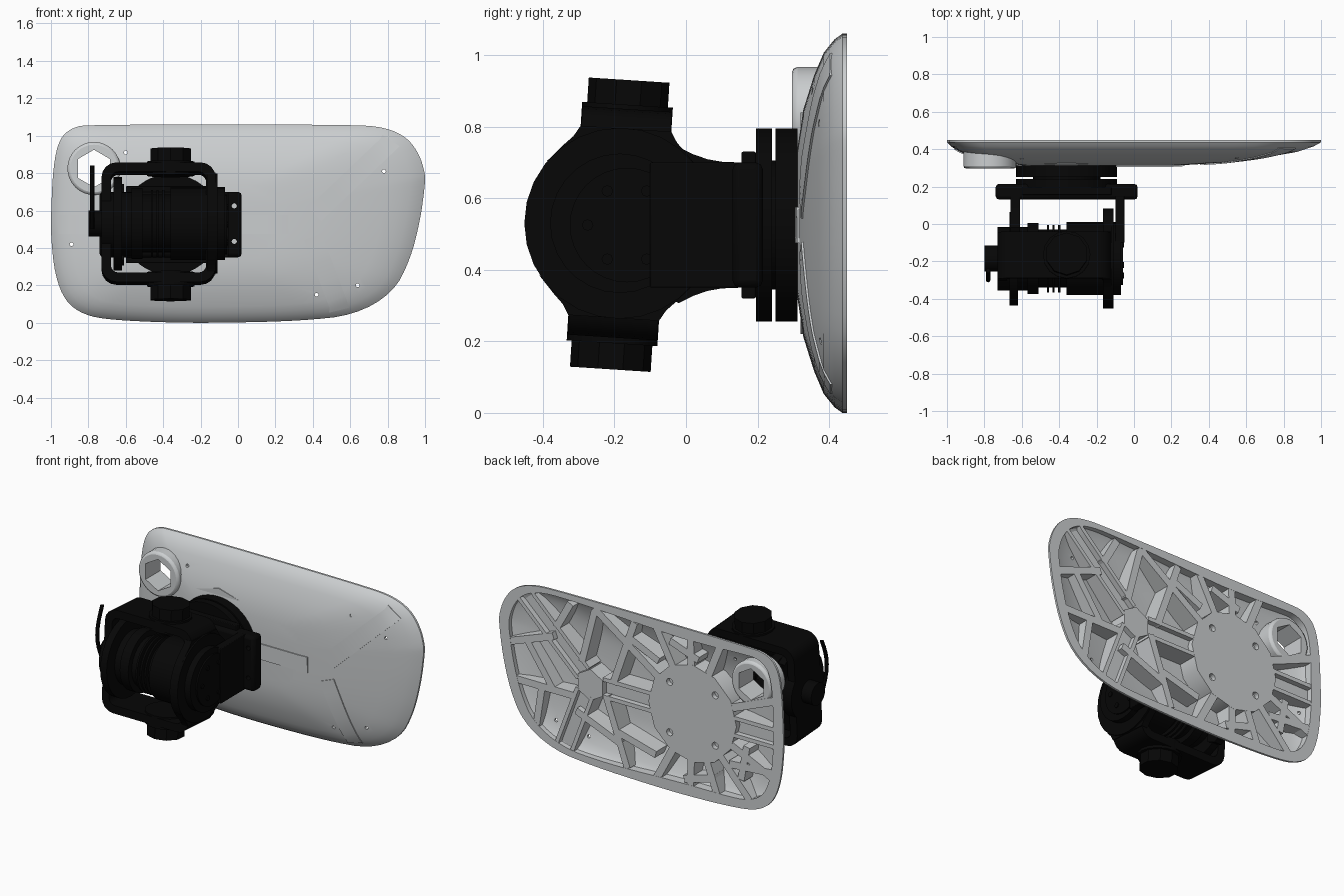
import bpy, bmesh, math
from mathutils import Vector, Matrix

if "Cube" in bpy.data.objects:
    bpy.data.objects.remove(bpy.data.objects["Cube"])


def material(name, rgb):
    m = bpy.data.materials.new(name)
    m.use_nodes = True
    m.diffuse_color = (*rgb, 1)
    m.node_tree.nodes["Principled BSDF"].inputs["Base Color"].default_value = (*rgb, 1)
    return m


GREY = material("light grey", (0.6, 0.62, 0.63))
BLACK = material("black", (0.002, 0.002, 0.002))
AXES = {"x": Vector((1, 0, 0)), "y": Vector((0, 1, 0)), "z": Vector((0, 0, 1))}
parts = []


def finish(name, bm, mat, bevel=0):
    bmesh.ops.recalc_face_normals(bm, faces=bm.faces)
    mesh = bpy.data.meshes.new(name)
    bm.to_mesh(mesh)
    bm.free()
    mesh.materials.append(mat)
    ob = bpy.data.objects.new(name, mesh)
    bpy.context.collection.objects.link(ob)
    parts.append(ob)
    if bevel:
        mod = ob.modifiers.new("soft edges", "BEVEL")
        mod.width, mod.segments = bevel, 2
    return ob


def add_prism(bm, axis, centre, r, length, sides):
    rot = AXES[axis].to_track_quat("Z", "Y").to_matrix().to_4x4()
    bmesh.ops.create_cone(bm, cap_ends=True, segments=sides, radius1=r, radius2=r,
                          depth=length, matrix=Matrix.Translation(centre) @ rot)


def prism(name, axis, centre, r, length, mat, sides=32, bevel=0):
    bm = bmesh.new()
    add_prism(bm, axis, centre, r, length, sides)
    return finish(name, bm, mat, bevel)


def box(name, lo, hi, mat, bevel=0.01):
    bm = bmesh.new()
    lo, hi = Vector(lo), Vector(hi)
    bmesh.ops.create_cube(bm, size=1, matrix=Matrix.Translation((lo + hi) / 2) @ Matrix.Diagonal((*(hi - lo), 1)))
    return finish(name, bm, mat, bevel)


def loft(bm, rings, closed=False):
    rows = [[bm.verts.new(p) for p in ring] for ring in rings]
    n = len(rows[0])
    for a, b in zip(rows, rows[1:] + ([rows[0]] if closed else [])):
        for i in range(n):
            bm.faces.new((a[i], a[(i + 1) % n], b[(i + 1) % n], b[i]))
    if not closed:
        bm.faces.new(rows[0])
        bm.faces.new(rows[-1])


def plate(name, x0, x1, profile):
    bm = bmesh.new()
    loft(bm, [[(x, y, z) for y, z in profile] for x in (x0, x1)])
    return finish(name, bm, BLACK)


# Panel outline (x, z), rounded by corner cutting
outline = [(-1, .58), (-1, .46), (-.98, .26), (-.925, .115), (-.825, .042), (-.68, .015), (-.35, 0),
           (-.05, 0), (.33, .01), (.62, .04), (.83, .16), (.922, .34), (.975, .55), (1, .74), (1, .8),
           (.97, .9), (.905, .99), (.79, 1.045), (.6, 1.06), (-.79, 1.06), (-.885, 1.045),
           (-.955, .985), (-.988, .84)]
outline = [Vector(p) for p in outline]
for _ in range(2):
    outline = [a.lerp(b, t) for a, b in zip(outline, outline[1:] + outline[:1]) for t in (.25, .75)]
MID = Vector((-.3, .53))
DOME = [(0, .31), (.4, .312), (.6, .328), (.78, .358), (.9, .385), (.97, .415), (1, .437)]


def depth(s):
    for (s0, y0), (s1, y1) in zip(DOME, DOME[1:]):
        if s <= s1:
            return y0 + (y1 - y0) * (s - s0) / (s1 - s0)
    return DOME[-1][1]


def reach(p):
    # fraction of the way from the panel middle to its edge
    best = 0
    for a, b in zip(outline, outline[1:] + outline[:1]):
        n = Vector((b.y - a.y, a.x - b.x))
        best = max(best, n.dot(p - MID) / n.dot(a - MID))
    return best


def inside(p):
    return MID + (p - MID) * min(1, .955 / max(reach(p), .01))


def ring(s, y):
    return [(MID.x + (p.x - MID.x) * s, y, MID.y + (p.y - MID.y) * s) for p in outline]


# Domed thin shell
steps = [.4, .5, .6, .7, .78, .84, .9, .94, .97, 1]
bm = bmesh.new()
loft(bm, [ring(s, depth(s)) for s in steps] + [ring(1, .45), ring(.985, .45)]
     + [ring(s * .985, depth(s) + .012) for s in reversed(steps)])
shell = finish("panel_shell", bm, GREY)

# Flat rim of even width behind the shell
inner = [p + (MID - p).normalized() * .07 for p in outline]
bm = bmesh.new()
loft(bm, [ring(.99, .44), ring(.99, .45), [(p.x, .45, p.y) for p in inner],
          [(p.x, depth(reach(p)) + .008, p.y) for p in inner]], closed=True)
finish("back_rim", bm, GREY)


# Ribs that follow the dome and stay inside the rim
def beam(bm, a, b, width, back=.449, lift=.005, shift=0):
    a, b = Vector(a), Vector(b)
    side = Vector((a.y - b.y, b.x - a.x)).normalized()
    rings = []
    for i in range(13):
        p = a.lerp(b, i / 12) + side * shift
        l, r = inside(p - side * width / 2), inside(p + side * width / 2)
        rings.append([(l.x, back, l.y), (r.x, back, r.y),
                      (r.x, depth(reach(r)) + lift, r.y), (l.x, depth(reach(l)) + lift, l.y)])
    loft(bm, rings)


HUB = Vector((-.36, .53))
spines = [((-.1, .525), (.27, .525)), ((.41, .58), (.83, .98)), ((.4, .46), (.55, .06)),
          ((-.6, .525), (-.96, .525))]
bm = bmesh.new()
for a, b in spines:
    beam(bm, a, b, .1, .415, -.006)
    for shift in (-.055, .055):
        beam(bm, a, b, .025, shift=shift)
add_prism(bm, "y", (.36, .39, .52), .1, .116, 6)
finish("spine_ribs", bm, GREY)

bm = bmesh.new()
for angle in (35, 62, 88, 112, 158, 205, 228, 250, 272, 298):
    d = Vector((math.cos(math.radians(angle)), math.sin(math.radians(angle))))
    length = next(t / 100 for t in range(30, 200) if reach(HUB + d * t / 100) > .92)
    beam(bm, HUB + d * .28, HUB + d * length, .048)
struts = [((.2, .57), (.05, 1)), ((.42, .65), (.33, 1)), ((.25, .48), (.1, .06)),
          ((.14, .2), (.46, .33)), ((.62, .76), (.95, .64)), ((.8, .68), (.62, .42)), ((.47, .42), (.9, .42)),
          ((.7, .42), (.74, .16)), ((.6, .82), (.5, 1)), ((-.12, .8), (.1, .9)), ((-.1, .2), (.16, .27)),
          ((-.62, .28), (-.92, .3)), ((-.7, .2), (-.74, .42)), ((-.52, .16), (-.3, .1)), ((-.2, .95), (-.4, .88))]
for a, b in struts:
    beam(bm, a, b, .045)
finish("lattice_ribs", bm, GREY)

# Mounting hub and corner eyelet
hub = prism("mounting_hub", "y", (HUB.x, .385, HUB.y), .31, .129, GREY, 12)
eyelet = prism("corner_eyelet", "y", (-.77, .371, .825), .142, .15, GREY, 32, .015)

# Cutter for the through holes
bm = bmesh.new()
add_prism(bm, "y", (-.77, .37, .825), .1, .4, 6)
for x, z in ((-.6, .91), (-.89, .42), (.55, .9), (.78, .81), (.42, .15), (.64, .2)):
    add_prism(bm, "y", (x, .37, z), .01, .2, 12)
for sx in (-1, 1):
    for sz in (-1, 1):
        add_prism(bm, "y", (HUB.x + sx * .16, .46, HUB.y + sz * .16), .022, .08, 16)
        add_prism(bm, "y", (HUB.x + sx * .34, .17, HUB.y + sz * .095), .014, .16, 12)
cutter = finish("hole_cutter", bm, GREY)
cutter.hide_render = True
cutter.display_type = "WIRE"
cutter.hide_set(True)
parts.remove(cutter)

# Flange and yoke that hold the gimbal
prism("flange_rear", "y", (HUB.x, .281, .525), .27, .062, BLACK, 48)
prism("flange_neck", "y", (HUB.x, .245, .525), .18, .03, BLACK)
prism("flange_front", "y", (HUB.x, .218, .525), .27, .045, BLACK, 48)
box("bracket_pad", (-.6, .155, .32), (-.12, .195, .73), BLACK, .004)
bracket = box("bracket_plate", (-.74, .13, .35), (.02, .215, .70), BLACK, .02)
half = [(.15, .175), (.1, .177), (.06, .184), (.02, .198), (-.02, .218), (-.08, .19)]
arm = [(y, .525 + z) for y, z in half] + [(y, .525 - z) for y, z in reversed(half)]
plate("yoke_arm_right", -.66, -.61, arm)
box("yoke_arm_left", (-.1, -.1, .35), (-.05, .15, .70), BLACK, .004)
prism("yoke_pivot", "x", (-.085, -.165, .525), .16, .05, BLACK)

for ob in (shell, hub, eyelet, bracket):
    mod = ob.modifiers.new("holes", "BOOLEAN")
    mod.operation, mod.object, mod.solver = "DIFFERENCE", cutter, "EXACT"

# Central drum along x: start, end, radius
drum = [("end_housing", -.73, -.57, .17), ("collar", -.57, -.51, .19), ("core", -.51, -.36, .155),
        ("rib_a", -.466, -.454, .18), ("rib_b", -.436, -.424, .18), ("rib_c", -.406, -.394, .18),
        ("main_housing", -.36, -.07, .195), ("side_disc_left", -.165, -.11, .267),
        ("side_disc_right", -.665, -.62, .25), ("end_cap", -.8, -.73, .07)]
for name, x0, x1, r in drum:
    prism(name, "x", ((x0 + x1) / 2, -.185, .53), r, x1 - x0, BLACK, 28)
for i in range(6):
    a = math.tau * i / 6
    prism("side_bolt", "x", (-.06, -.165 + .11 * math.cos(a), .525 + .11 * math.sin(a)), .016, .012, BLACK, 8)


# Rounded frame loop around the drum, tilted with its two motors
def rounded(y, inset, r):
    pts = []
    for k, (sx, sz) in enumerate(((1, 1), (-1, 1), (-1, -1), (1, -1))):
        for j in range(5):
            a = math.pi / 2 * (k + j / 4)
            pts.append((-.425 + sx * (.305 - inset - r) + r * math.cos(a), y,
                        .53 + sz * (.32 - inset - r) + r * math.sin(a)))
    return pts


bm = bmesh.new()
loft(bm, [rounded(-.31, 0, .08), rounded(-.06, 0, .08), rounded(-.06, .05, .04), rounded(-.31, .05, .04)], closed=True)
tilted = [finish("frame_loop", bm, BLACK)]
flare = [(.215, .16), (.17, .21), (.145, .235), (.127, .265)]
for label, s in (("top", 1), ("bottom", -1)):
    tilted.append(prism(f"{label}_motor_base", "z", (-.36, -.185, .528 + s * .296), .127, .076, BLACK, 16))
    tilted.append(prism(f"{label}_motor_cap", "z", (-.36, -.185, .526 + s * .364), .113, .082, BLACK, 10))
    profile = [(-.185 + y, .53 + s * z) for y, z in flare] + [(-.185 - y, .53 + s * z) for y, z in reversed(flare)]
    tilted.append(plate(f"{label}_frame_flare", -.165, -.12, profile))
pivot = Vector((-.36, -.185, .53))
tilt = Matrix.Translation(pivot) @ Matrix.Rotation(-.065, 4, "X") @ Matrix.Translation(-pivot)
for ob in tilted:
    ob.data.transform(tilt)

# Curved lever at the drum end
bm = bmesh.new()
loft(bm, [[(-.78 + .012 * math.cos(math.tau * j / 8), -.25 - .05 * math.sin(math.pi * i / 8)
            + .012 * math.sin(math.tau * j / 8), .5 + .34 * i / 8) for j in range(8)] for i in range(9)])
finish("lever", bm, BLACK)

# Smooth shading with sharp edges kept
bpy.ops.object.select_all(action="DESELECT")
for ob in parts:
    ob.select_set(True)
bpy.context.view_layer.objects.active = shell
bpy.ops.object.shade_smooth_by_angle(angle=math.radians(35))
